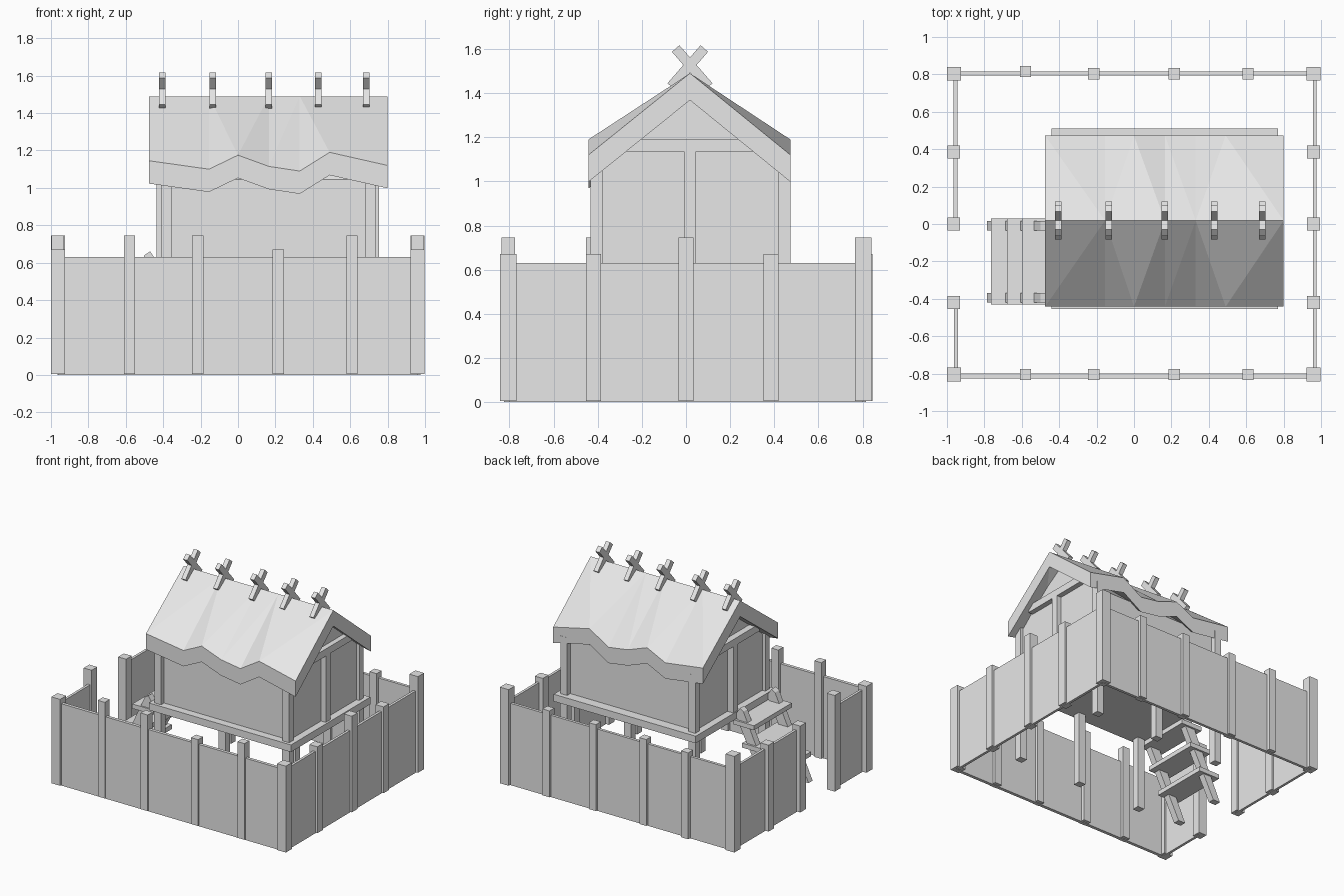
import bpy, bmesh
from mathutils import Vector, Matrix

cube = bpy.data.objects.get("Cube")
if cube:
    bpy.data.objects.remove(cube, do_unlink=True)

GREY = (0.8, 0.8, 0.8, 1)
wood = bpy.data.materials.new("pale_grey")
wood.use_nodes = True
wood.diffuse_color = GREY
wood.node_tree.nodes["Principled BSDF"].inputs["Base Color"].default_value = GREY


def finish(name, bm):
    bmesh.ops.recalc_face_normals(bm, faces=bm.faces[:])
    mesh = bpy.data.meshes.new(name)
    bm.to_mesh(mesh)
    bm.free()
    mesh.materials.append(wood)
    obj = bpy.data.objects.new(name, mesh)
    bpy.context.collection.objects.link(obj)
    return obj


def box(name, x0, x1, y0, y1, z0, z1):
    bm = bmesh.new()
    size = Matrix.Diagonal((x1 - x0, y1 - y0, z1 - z0, 1))
    mid = Matrix.Translation(((x0 + x1) / 2, (y0 + y1) / 2, (z0 + z1) / 2))
    bmesh.ops.create_cube(bm, size=1, matrix=mid @ size)
    return finish(name, bm)


def prism(name, outline, axis_point, push):
    """Extrude a flat outline, each point placed by axis_point, along push."""
    bm = bmesh.new()
    face = bm.faces.new([bm.verts.new(axis_point(a, b)) for a, b in outline])
    new = bmesh.ops.extrude_face_region(bm, geom=[face])["geom"]
    bmesh.ops.translate(bm, vec=push, verts=[v for v in new if isinstance(v, bmesh.types.BMVert)])
    return finish(name, bm)


def bar(name, start, end, width_x, thick):
    """Beam between two points in a plane of constant x."""
    a, b = Vector(start), Vector(end)
    side = (b - a).cross(Vector((1, 0, 0))).normalized() * thick / 2
    corners = [a - side, a + side, b + side, b - side]
    return prism(name, [(c.y, c.z) for c in corners],
                 lambda y, z: (a.x - width_x / 2, y, z), (width_x, 0, 0))


# Fence posts, tall or short
TALL, SHORT = 0.745, 0.67
COLS = (-0.963, -0.58, -0.215, 0.215, 0.61, 0.96)
FRONT = (SHORT, TALL, TALL, SHORT, TALL, SHORT)
BACK = (TALL, SHORT, SHORT, SHORT, SHORT, TALL)


def fence_post(x, y, height, half):
    box("fence_post", x - half, x + half, y - half, y + half, 0.005, height)


for i, x in enumerate(COLS):
    half = 0.037 if i in (0, 5) else 0.03
    fence_post(x, -0.805, FRONT[i], half)
    fence_post(x, 0.815 if i == 1 else 0.803, BACK[i], half)
for y, left, right in ((-0.42, SHORT, TALL), (0, TALL, SHORT), (0.385, SHORT, SHORT)):
    fence_post(0.96, y, left, 0.034)
    fence_post(-0.963, y, right, 0.034)

# Fence panels, leaving the entrance open on the stair side
FENCE_TOP = 0.63
for x0, x1 in zip(COLS, COLS[1:]):
    box("front_fence_panel", x0, x1, -0.825, -0.8, 0, FENCE_TOP)
    box("back_fence_panel", x0, x1, 0.793, 0.815, 0, FENCE_TOP)
box("left_fence_panel", 0.957, 0.977, -0.8, 0.8, 0, FENCE_TOP)
box("right_fence_panel_front", -0.962, -0.942, -0.8, -0.42, 0, FENCE_TOP)
box("right_fence_panel_back", -0.965, -0.945, 0, 0.8, 0, FENCE_TOP)

# Raised floor, stilts and corner posts
box("floor_platform", -0.44, 0.77, -0.455, 0.51, 0.57, 0.625)
for y in (-0.405, 0.447):
    for x in (-0.382, 0.165, 0.71):
        box("stilt", x - 0.03, x + 0.03, y - 0.028, y + 0.028, 0, 0.58)
    for x in (-0.382, 0.71):
        box("corner_post", x - 0.029, x + 0.029, y - 0.027, y + 0.027, 0.6, 1.07)

# House walls with gables
MID = 0.018
wall_outline = [(-0.395, 0.61), (0.435, 0.61), (0.435, 1.045), (MID, 1.41), (-0.395, 1.045)]
prism("house_walls", wall_outline, lambda y, z: (-0.385, y, z), (1.1, 0, 0))
for x0, x1 in ((-0.435, -0.38), (0.71, 0.755)):
    box("gable_post", x0, x1, -0.01, 0.045, 0.61, 1.14)
    box("gable_tie_beam", x0, x1, -0.27, 0.31, 1.135, 1.19)

# Thatched roof: wavy eaves, each slope split from the higher eave corner
WAVE = ((-0.475, 1.145), (-0.155, 1.10), (0, 1.175), (0.165, 1.115),
        (0.33, 1.09), (0.49, 1.19), (0.8, 1.12))
DROP = Vector((0, 0, -0.122))
bm = bmesh.new()
ridge = [bm.verts.new((x, MID, 1.49)) for x, z in WAVE]
for eave_y in (-0.442, 0.473):
    eave = [bm.verts.new((x, eave_y, z)) for x, z in WAVE]
    for i in range(len(WAVE) - 1):
        e0, e1, r0, r1 = eave[i], eave[i + 1], ridge[i], ridge[i + 1]
        if e0.co.z > e1.co.z:
            tris = ((e0, e1, r1), (e0, r1, r0))
        else:
            tris = ((e0, e1, r0), (e1, r1, r0))
        for tri in tris:
            bm.faces.new(tri)
top = bm.faces[:]
under = bmesh.ops.extrude_face_region(bm, geom=top, use_keep_orig=True)["geom"]
bmesh.ops.translate(bm, vec=DROP, verts=[v for v in under if isinstance(v, bmesh.types.BMVert)])
finish("roof", bm)

# Crossed ridge spars
for x in (-0.405, -0.135, 0.165, 0.43, 0.685):
    for s in (-1, 1):
        bar("ridge_spar", (x, MID + s * 0.085, 1.43), (x, MID - s * 0.065, 1.602), 0.035, 0.045)

# Stairs to the entrance
STRINGER = [(-0.785, 0.02), (-0.725, 0.02), (-0.43, 0.6), (-0.47, 0.66), (-0.5, 0.64)]
for y in (-0.42, -0.035):
    prism("stair_stringer", STRINGER, lambda x, z: (x, y, z), (0, 0.05, 0))
for x, z in ((-0.765, 0.2), (-0.68, 0.37), (-0.6, 0.53)):
    box("stair_tread", x, x + 0.18, -0.43, 0.03, z, z + 0.035)
